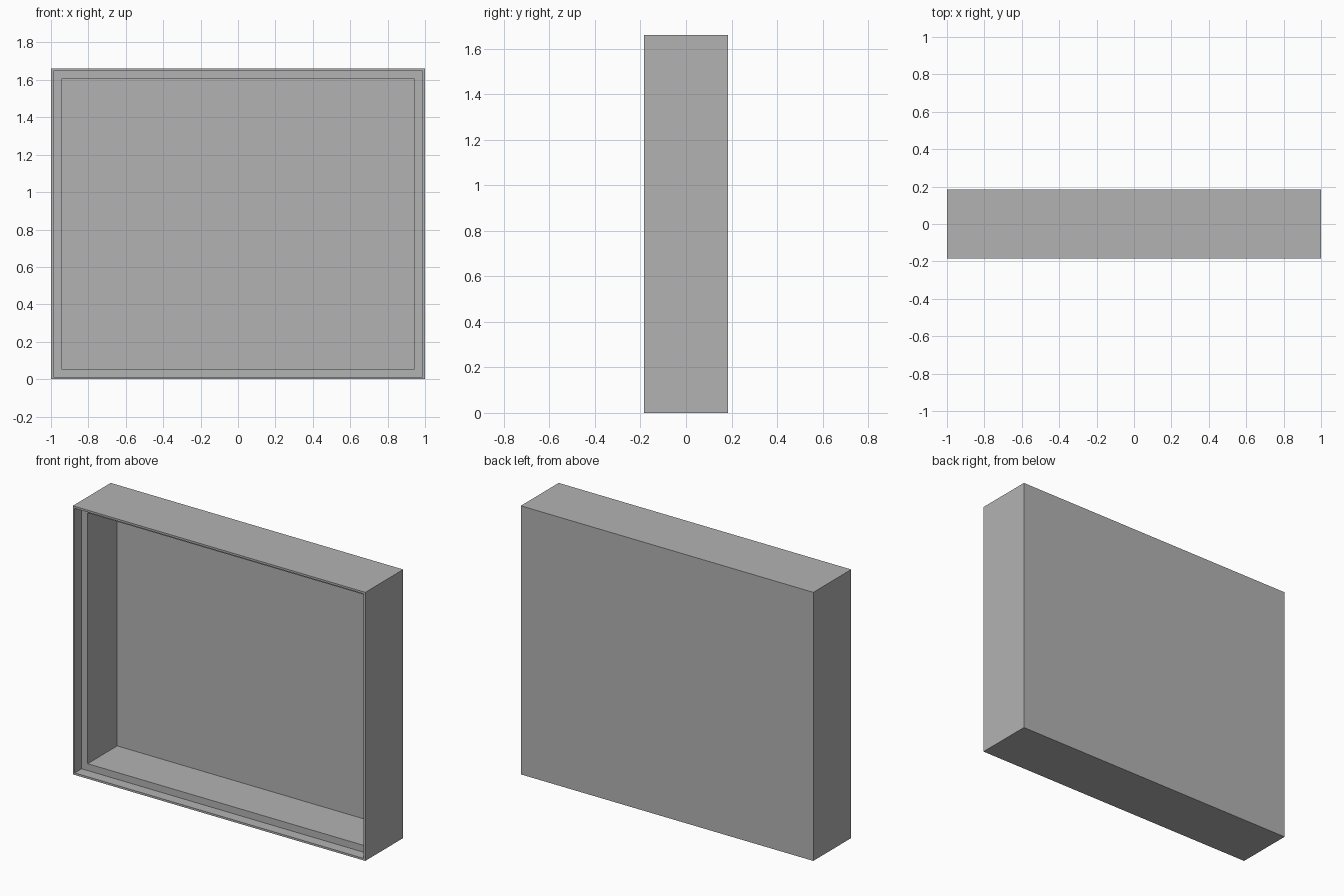
import bpy
import bmesh

old = bpy.data.objects.get("Cube")
if old:
    bpy.data.objects.remove(old, do_unlink=True)

WIDTH, DEPTH, HEIGHT = 2.0, 0.37, 1.66
LIP, WALL = 0.0125, 0.055           # rim thickness, main wall thickness
REBATE, CAVITY = 0.067, 0.355       # depths measured from the front

# Single plain grey
grey = bpy.data.materials.new("plain grey")
grey.use_nodes = True
colour = (0.45, 0.45, 0.45, 1)
grey.diffuse_color = colour
grey.node_tree.nodes["Principled BSDF"].inputs["Base Color"].default_value = colour

bm = bmesh.new()


def ring(inset, depth):
    """Rectangle of vertices, inset from the outline, at a depth behind the front."""
    x = WIDTH / 2 - inset
    low, high = inset, HEIGHT - inset
    y = depth - DEPTH / 2
    return [bm.verts.new((px, y, pz))
            for px, pz in ((-x, low), (x, low), (x, high), (-x, high))]


# Back panel, outer walls, rim, rebate, ledge, cavity walls, cavity floor
steps = [(0, DEPTH), (0, 0), (LIP, 0), (LIP, REBATE), (WALL, REBATE), (WALL, CAVITY)]
rings = [ring(*step) for step in steps]
for a, b in zip(rings, rings[1:]):
    for i in range(4):
        j = (i + 1) % 4
        bm.faces.new((a[i], a[j], b[j], b[i]))
bm.faces.new(rings[0])
bm.faces.new(rings[-1])
bmesh.ops.recalc_face_normals(bm, faces=bm.faces[:])

mesh = bpy.data.meshes.new("open_box_frame")
bm.to_mesh(mesh)
bm.free()
mesh.materials.append(grey)
bpy.context.collection.objects.link(bpy.data.objects.new("open_box_frame", mesh))
